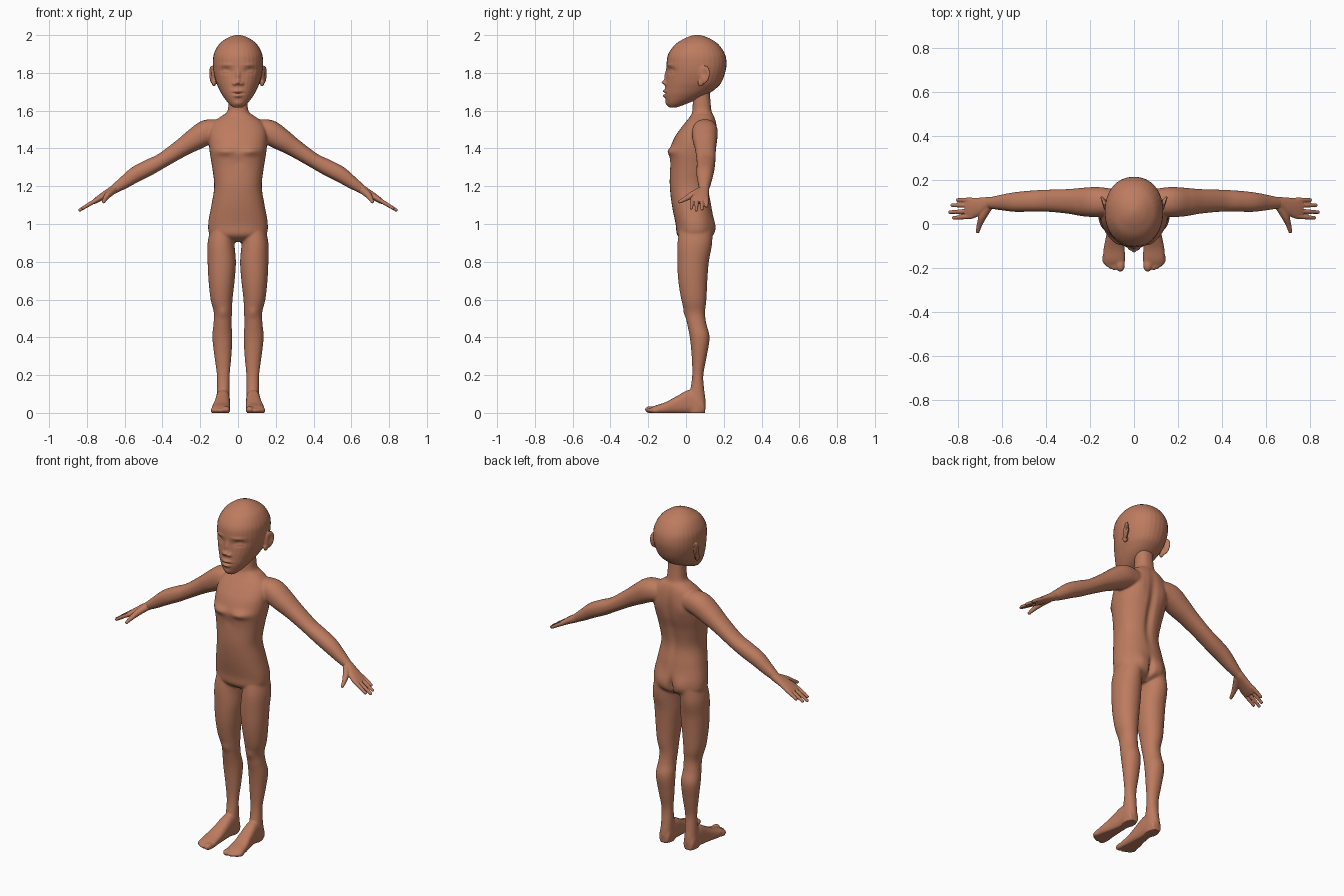
import bpy, bmesh, math
from mathutils import Vector, Matrix

skin = bpy.data.materials.new("brown skin")
skin.diffuse_color = (0.51, 0.2, 0.115, 1)


def resample(rows, steps=5):
    """Catmull-Rom interpolation of rows of numbers."""
    out = []
    for i in range(len(rows) - 1):
        a, b, c, d = (rows[max(i - 1, 0)], rows[i], rows[i + 1], rows[min(i + 2, len(rows) - 1)])
        for s in range(steps):
            t = s / steps
            out.append([0.5 * (2 * q + (r - p) * t + (2 * p - 5 * q + 4 * r - w) * t * t
                               + (3 * q - p - 3 * r + w) * t ** 3) for p, q, r, w in zip(a, b, c, d)])
    return out + [list(rows[-1])]


def loft(bm, sections, power=2.0, n=32):
    """Closed skin through sections (centre, half axis u, half axis v)."""
    rings = []
    for c, u, v in sections:
        ring = []
        for k in range(n):
            a = 2 * math.pi * k / n
            x, y = (math.copysign(abs(f) ** (2 / power), f) for f in (math.cos(a), math.sin(a)))
            ring.append(bm.verts.new(Vector(c) + Vector(u) * x + Vector(v) * y))
        rings.append(ring)
    for r, s in zip(rings, rings[1:]):
        for k in range(n):
            bm.faces.new((r[k], r[(k + 1) % n], s[(k + 1) % n], s[k]))
    bm.faces.new(rings[0])
    bm.faces.new(rings[-1])


def stack(bm, rows, power=2.0, side=1):
    """Loft upward; rows are z, centre x, half width, front y, back y."""
    loft(bm, [((side * cx, (f + b) / 2, z), (w, 0, 0), (0, (b - f) / 2, 0))
              for z, cx, w, f, b in resample(rows)], power)


def limb(bm, rows, side=1, n=32):
    """Loft outward; rows are x, y, z, half depth along y, half thickness."""
    rows = resample(rows)
    sections = []
    for i, (x, y, z, ry, rn) in enumerate(rows):
        p, q = rows[max(i - 1, 0)], rows[min(i + 1, len(rows) - 1)]
        d = Vector((q[0] - p[0], 0, q[2] - p[2])).normalized()
        sections.append(((side * x, y, z), (0, ry, 0), (-side * d.z * rn, 0, d.x * rn)))
    loft(bm, sections, 2.2, n)


def ball(bm, loc, scale, turn=0, tilt=0):
    m = (Matrix.Translation(loc) @ Matrix.Rotation(turn, 4, 'Z') @ Matrix.Rotation(tilt, 4, 'X')
         @ Matrix.Diagonal((*scale, 1)))
    bmesh.ops.create_uvsphere(bm, u_segments=24, v_segments=16, radius=1, matrix=m)


def tube(bm, points):
    """Round-ended finger through points (x, y, z, radius)."""
    pts = resample(points, 6)
    for p in pts:
        ball(bm, p[:3], (p[3],) * 3)


def finish(bm, name, voxel, rounds, bumps=()):
    """Fuse the pieces into one smooth skin, then push soft bumps along y."""
    bmesh.ops.recalc_face_normals(bm, faces=bm.faces)
    me = bpy.data.meshes.new(name + " base")
    bm.to_mesh(me)
    bm.free()
    ob = bpy.data.objects.new(name, me)
    bpy.context.collection.objects.link(ob)
    mod = ob.modifiers.new("fuse", 'REMESH')
    mod.mode, mod.voxel_size = 'VOXEL', voxel
    mod = ob.modifiers.new("soften", 'SMOOTH')
    mod.factor, mod.iterations = 0.5, rounds
    dg = bpy.context.evaluated_depsgraph_get()
    fused = bpy.data.meshes.new_from_object(ob.evaluated_get(dg))
    ob.modifiers.clear()
    ob.data = fused
    fused.name = name
    normals = [v.normal.y for v in fused.vertices]
    for v, ny in zip(fused.vertices, normals):
        x, z, move = abs(v.co.x), v.co.z, 0
        for way, cx, cz, sx, sz, amount in bumps:
            if way * ny > 0 and abs(z - cz) < 3 * sz and abs(x - cx) < 3 * sx:
                g = math.exp(-((x - cx) / sx) ** 2 - ((z - cz) / sz) ** 2)
                move += way * amount * g * min(1, 1.5 * way * ny)
        v.co.y += move
        v.co.z = max(v.co.z, 0)
    fused.materials.clear()
    fused.materials.append(skin)
    fused.shade_smooth()
    return ob


# body: torso with neck
bm = bmesh.new()
stack(bm, [(0.905, 0, .08, .0, .09), (.94, 0, .147, -.046, .142), (1.0, 0, .158, -.055, .148),
           (1.1, 0, .141, -.075, .135), (1.2, 0, .126, -.086, .12), (1.3, 0, .137, -.085, .135),
           (1.38, 0, .15, -.088, .157), (1.45, 0, .155, -.065, .166), (1.5, 0, .15, -.033, .166),
           (1.54, 0, .128, -.002, .16), (1.57, 0, .09, .022, .15), (1.595, 0, .057, .033, .137),
           (1.65, 0, .05, .036, .13), (1.72, 0, .05, .04, .125)], 2.3)
for s in (1, -1):
    # arms
    limb(bm, [(.08, .1, 1.5, .055, .05), (.16, .1, 1.487, .068, .066), (.23, .1, 1.447, .065, .059),
              (.30, .103, 1.402, .056, .048), (.40, .106, 1.337, .05, .04), (.47, .104, 1.3, .048, .043),
              (.54, .1, 1.264, .045, .042), (.60, .098, 1.222, .036, .034), (.65, .096, 1.188, .027, .025),
              (.67, .095, 1.174, .024, .02)], s)
    # legs
    stack(bm, [(1.0, .08, .06, -.03, .13), (.9, .09, .071, -.045, .138), (.8, .086, .075, -.046, .121),
               (.7, .087, .069, -.041, .113), (.6, .087, .058, -.025, .108), (.53, .08, .048, -.006, .101),
               (.47, .082, .048, .006, .108), (.4, .083, .053, .02, .125), (.3, .08, .045, .03, .11),
               (.2, .078, .034, .033, .092), (.12, .078, .034, .022, .097), (.05, .08, .036, .01, .105),
               (-.004, .08, .034, .01, .1)], 2.1, s)
    # feet
    foot = [(.1, .08, .026, .05), (.08, .08, .035, .09), (.02, .08, .037, .122), (-.05, .084, .042, .088),
            (-.11, .09, .048, .056), (-.16, .09, .05, .04), (-.182, .088, .045, .03)]
    loft(bm, [((s * cx, y, h / 2 - .003), (w, 0, 0), (0, 0, h / 2 + .003))
              for y, cx, w, h in resample(foot)], 2.6)
    # toes
    ball(bm, (s * .062, -.187, .017), (.021, .032, .019))
    for x, y in ((.09, -.188), (.107, -.18), (.122, -.17), (.134, -.158)):
        ball(bm, (s * x, y, .013), (.0105, .026, .0145))
finish(bm, "body", .0055, 9, [
    (-1, .07, 1.385, .05, .022, .017),    # chest
    (-1, .0, 1.33, .03, .03, -.004),
    (1, .065, .985, .045, .05, .012),     # seat
    (1, 0, .96, .014, .05, -.022),
    (1, 0, 1.32, .022, .17, -.014),       # spine
    (1, .085, 1.44, .04, .05, .006),      # shoulder blades
    (-1, .08, .53, .025, .025, .006)])    # knees

# hands
for s, side in ((1, "left"), (-1, "right")):
    bm = bmesh.new()
    limb(bm, [(.62, .097, 1.208, .026, .024), (.66, .095, 1.181, .028, .023), (.70, .08, 1.157, .04, .02),
              (.74, .071, 1.132, .048, .016), (.765, .071, 1.116, .046, .012)], s)
    for y0, y1, tip in ((.109, .109, .802), (.085, .085, .827), (.059, .054, .837), (.035, .028, .82)):
        drop = 1.132 - .6 * (tip - .74)
        tube(bm, [(s * .74, y0, 1.132, .0115), (s * (.74 + tip) / 2, (y0 + y1) / 2, (1.134 + drop) / 2, .0108),
                  (s * tip, y1, drop, .0085)])
    tube(bm, [(s * .665, .075, 1.175, .02), (s * .688, .035, 1.155, .018), (s * .702, .0, 1.135, .013),
              (s * .711, -.033, 1.118, .009)])
    finish(bm, side + " hand", .003, 4)

# head with ears
bm = bmesh.new()
stack(bm, [(1.617, 0, .024, -.088, -.05), (1.635, 0, .047, -.1, .0), (1.66, 0, .068, -.108, .06),
           (1.69, 0, .088, -.112, .12), (1.72, 0, .103, -.11, .162), (1.75, 0, .116, -.107, .188),
           (1.8, 0, .129, -.102, .207), (1.85, 0, .133, -.103, .215), (1.9, 0, .128, -.094, .206),
           (1.95, 0, .102, -.058, .173), (1.98, 0, .065, -.012, .13), (1.995, 0, .033, .024, .094),
           (2.001, 0, .008, .05, .068)], 2.15)
for s in (1, -1):
    ball(bm, (s * .137, .095, 1.79), (.011, .033, .05), -s * .4, -.2)
    ball(bm, (s * .128, .078, 1.75), (.012, .016, .022))
head = finish(bm, "head", .004, 4, [
    (-1, 0, 1.785, .013, .03, .011),       # nose
    (-1, 0, 1.75, .014, .012, .02),
    (-1, .02, 1.743, .010, .009, .012),
    (-1, .065, 1.812, .028, .015, -.013),  # eyes
    (-1, .066, 1.809, .018, .008, .009),
    (-1, .066, 1.81, .02, .003, -.003),
    (-1, .06, 1.842, .03, .008, .004),     # brows
    (-1, 0, 1.704, .024, .008, .012),      # lips
    (-1, 0, 1.678, .019, .008, .013),
    (-1, 0, 1.691, .028, .003, -.008),
    (-1, 0, 1.637, .022, .014, .006)])     # chin
# hollow of each ear
for v in head.data.vertices:
    if abs(v.co.x) > .13 and .05 < v.co.y < .15:
        g = math.exp(-((v.co.y - .098) / .015) ** 2 - ((v.co.z - 1.795) / .025) ** 2)
        v.co.x -= math.copysign(.008 * g, v.co.x)
